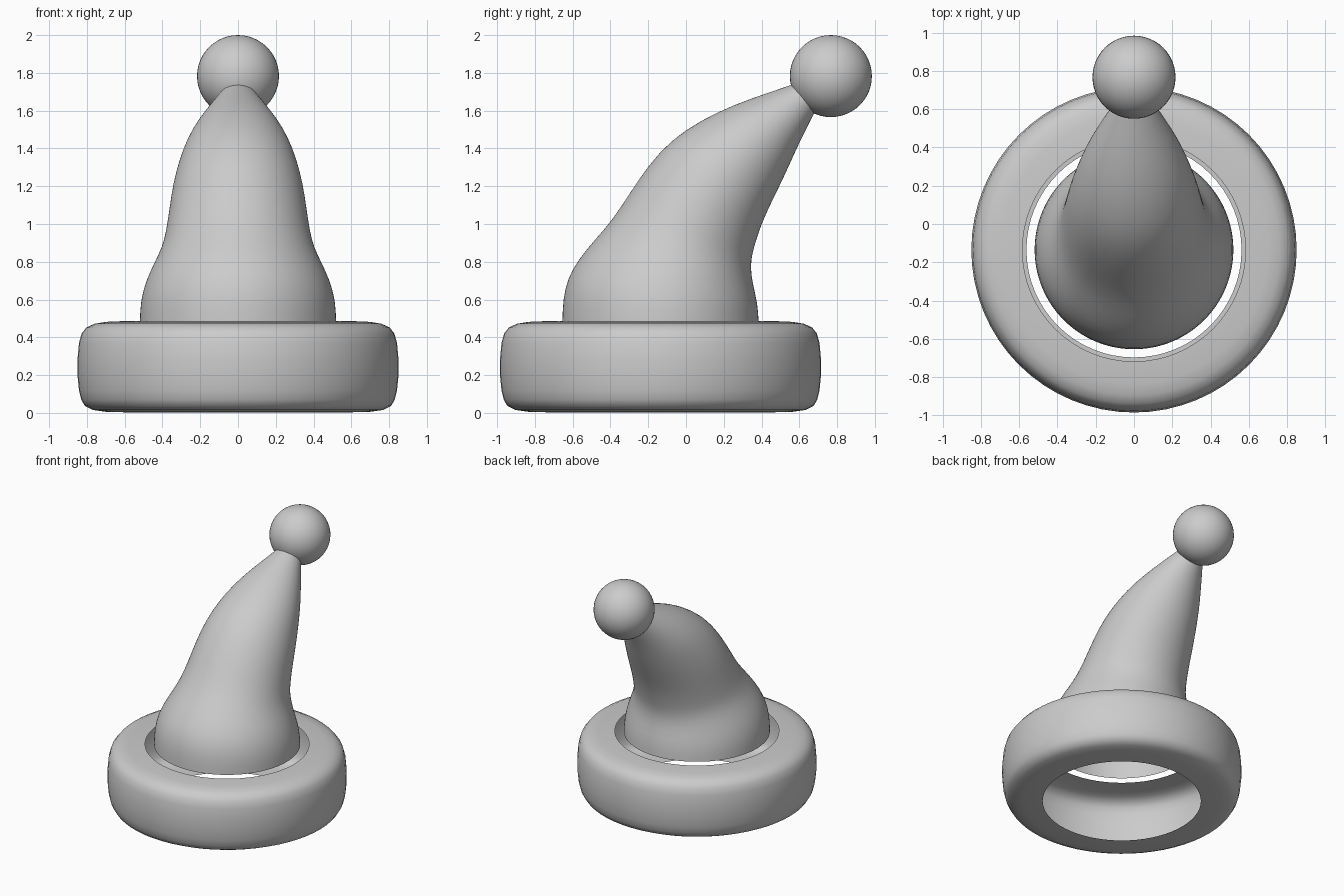
import bpy
import math

if "Cube" in bpy.data.objects:
    bpy.data.objects.remove(bpy.data.objects["Cube"])

SEGMENTS = 64
CENTRE_Y = -0.135


def loft(name, rings):
    """Skin open rings; each ring is (front point, back point, half width), points as (y, z)."""
    verts, faces = [], []
    for (ya, za), (yb, zb), w in rings:
        cy, cz = (ya + yb) / 2, (za + zb) / 2
        hy, hz = (yb - ya) / 2, (zb - za) / 2
        for j in range(SEGMENTS):
            a = 2 * math.pi * j / SEGMENTS
            verts.append((w * math.cos(a), cy + hy * math.sin(a), cz + hz * math.sin(a)))
    for i in range(len(rings) - 1):
        for j in range(SEGMENTS):
            k = (j + 1) % SEGMENTS
            faces.append((i * SEGMENTS + j, i * SEGMENTS + k,
                          (i + 1) * SEGMENTS + k, (i + 1) * SEGMENTS + j))
    mesh = bpy.data.meshes.new(name)
    mesh.from_pydata(verts, [], faces)
    mesh.shade_smooth()
    obj = bpy.data.objects.new(name, mesh)
    bpy.context.collection.objects.link(obj)
    return obj


# Brim: rounded shell, open on its inner side
brim_profile = [
    (0.562, 0.002), (0.70, 0.006), (0.77, 0.016), (0.81, 0.036), (0.83, 0.07),
    (0.842, 0.12), (0.85, 0.20), (0.85, 0.28), (0.842, 0.37), (0.828, 0.42),
    (0.803, 0.452), (0.76, 0.472), (0.70, 0.482), (0.583, 0.487),
]
loft("brim", [((CENTRE_Y - r, z), (CENTRE_Y + r, z), r) for r, z in brim_profile])

# Bent cone, open at its base
cone = loft("hat_cone", [
    ((-0.655, 0.487), (0.385, 0.487), 0.52),
    ((-0.652, 0.60), (0.38, 0.58), 0.517),
    ((-0.628, 0.71), (0.352, 0.69), 0.488),
    ((-0.572, 0.81), (0.342, 0.77), 0.445),
    ((-0.48, 0.92), (0.35, 0.84), 0.40),
    ((-0.39, 1.02), (0.37, 0.91), 0.38),
    ((-0.30, 1.16), (0.40, 1.00), 0.363),
    ((-0.20, 1.31), (0.445, 1.10), 0.345),
    ((-0.08, 1.445), (0.50, 1.21), 0.313),
    ((0.08, 1.55), (0.555, 1.33), 0.27),
    ((0.25, 1.63), (0.60, 1.43), 0.215),
    ((0.42, 1.69), (0.645, 1.52), 0.155),
    ((0.57, 1.74), (0.685, 1.60), 0.10),
])
smooth = cone.modifiers.new("smooth", 'SUBSURF')
smooth.levels = smooth.render_levels = 1

# Pompom on the tip
bpy.ops.mesh.primitive_uv_sphere_add(segments=48, ring_count=24, radius=0.217,
                                     location=(0, 0.767, 1.783))
bpy.context.object.name = "pompom"
bpy.context.object.data.shade_smooth()
